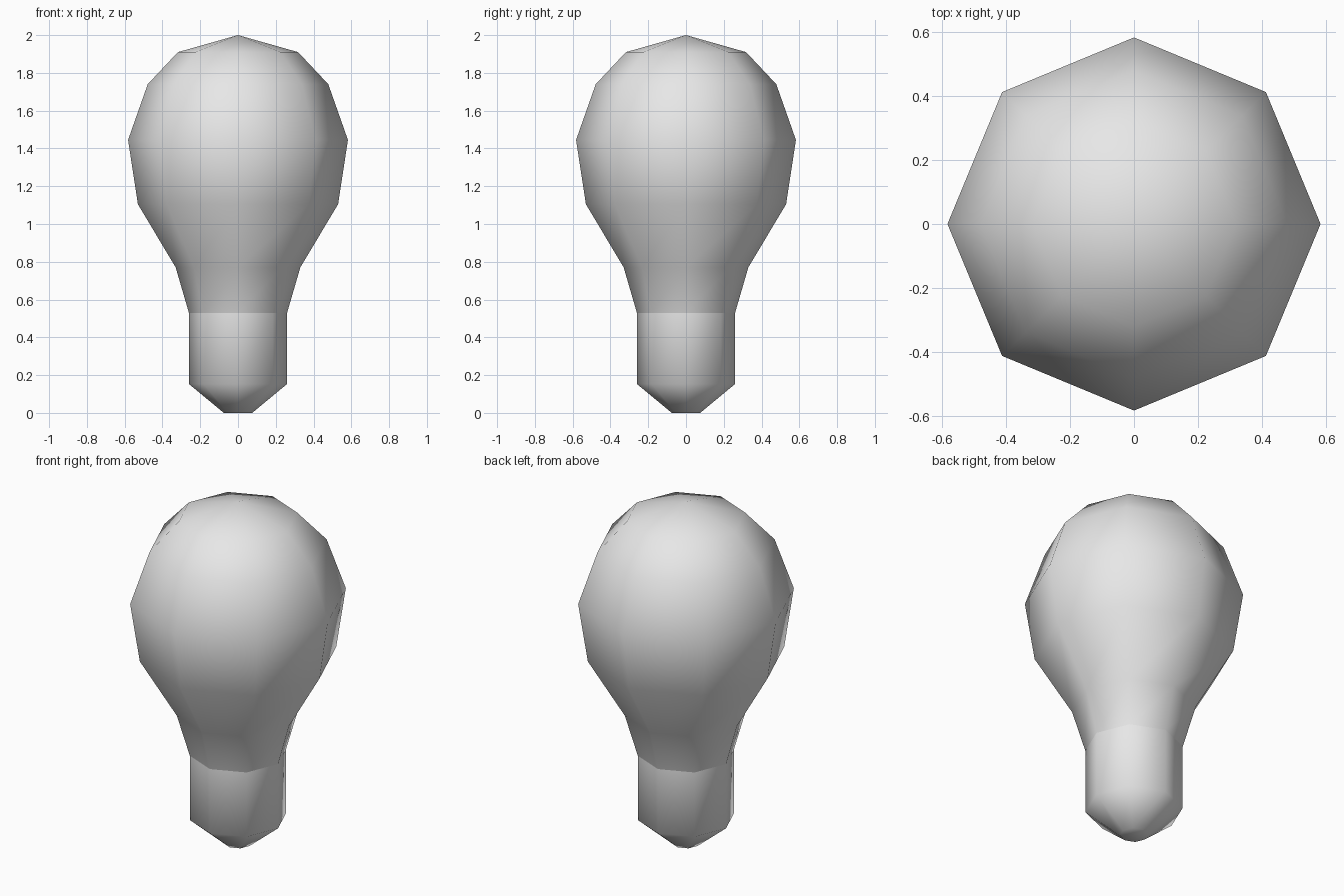
import bpy
import bmesh
from math import cos, sin, pi

SIDES = 8

cube = bpy.data.objects.get("Cube")
if cube:
    bpy.data.objects.remove(cube, do_unlink=True)


def make_material(name, color):
    mat = bpy.data.materials.new(name)
    mat.use_nodes = True
    mat.diffuse_color = color
    mat.node_tree.nodes["Principled BSDF"].inputs["Base Color"].default_value = color
    return mat


def lathe(name, profile, mat, cap_bottom=False, tip_z=None):
    """Turn a (radius, height) profile, listed bottom to top, into a smooth low-poly shell."""
    bm = bmesh.new()
    rings = [[bm.verts.new((r * cos(2 * pi * i / SIDES), r * sin(2 * pi * i / SIDES), z))
              for i in range(SIDES)] for r, z in profile]
    for low, high in zip(rings, rings[1:]):
        for i in range(SIDES):
            j = (i + 1) % SIDES
            bm.faces.new((low[i], low[j], high[j], high[i]))
    if cap_bottom:
        bm.faces.new(rings[0][::-1])
    if tip_z is not None:
        tip = bm.verts.new((0, 0, tip_z))
        for i in range(SIDES):
            bm.faces.new((rings[-1][i], rings[-1][(i + 1) % SIDES], tip))
    for face in bm.faces:
        face.smooth = True
    mesh = bpy.data.meshes.new(name)
    bm.to_mesh(mesh)
    bm.free()
    mesh.materials.append(mat)
    obj = bpy.data.objects.new(name, mesh)
    bpy.context.collection.objects.link(obj)
    return obj


grey = make_material("light_grey", (0.8, 0.8, 0.8, 1))

# Rounded glass with a pointed crown and a narrowing neck
lathe("glass_bulb", [(0.26, 0.53), (0.33, 0.77), (0.53, 1.105), (0.582, 1.445),
                     (0.478, 1.74), (0.318, 1.91)], grey, tip_z=2.0)

# Straight socket with a tapered contact end
lathe("socket_base", [(0.075, 0.0), (0.26, 0.153), (0.26, 0.53)], grey, cap_bottom=True)
